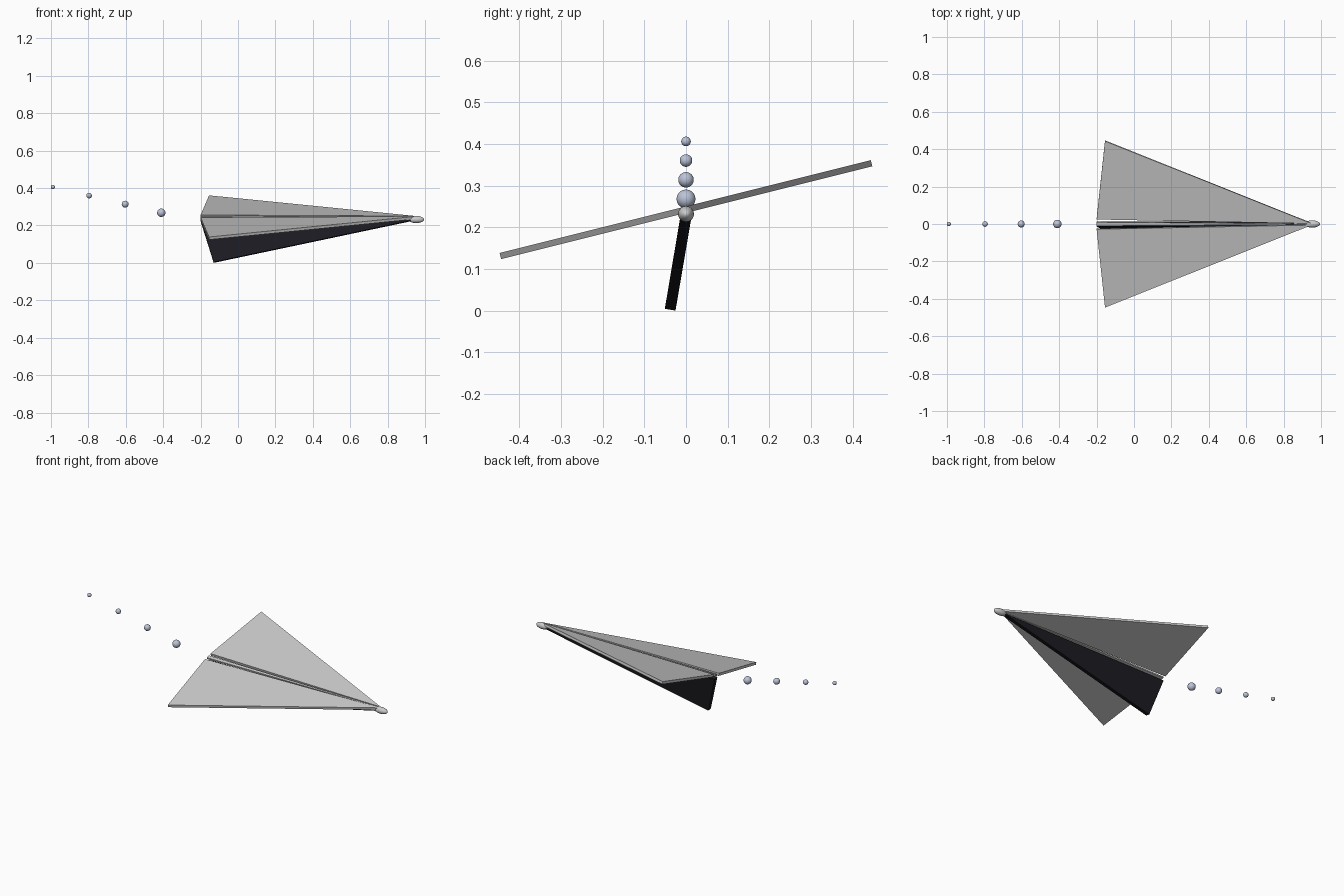
import bpy, bmesh
from mathutils import Vector

if "Cube" in bpy.data.objects:
    bpy.data.objects.remove(bpy.data.objects["Cube"])


def material(name, color):
    m = bpy.data.materials.new(name)
    m.diffuse_color = color
    m.use_nodes = True
    m.node_tree.nodes["Principled BSDF"].inputs["Base Color"].default_value = m.diffuse_color
    return m


dark = material("dark_fold", (0.012, 0.011, 0.016, 1))
pale_blue = material("pale_blue", (0.5, 0.55, 0.68, 1))


def slab(name, outline, thickness, mat=None):
    """Flat sheet of paper: planar outline thickened evenly to both sides."""
    pts = [Vector(p) for p in outline]
    n = (pts[1] - pts[0]).cross(pts[2] - pts[0]).normalized() * thickness / 2
    bm = bmesh.new()
    top = [bm.verts.new(p + n) for p in pts]
    bottom = [bm.verts.new(p - n) for p in pts]
    bm.faces.new(top)
    bm.faces.new(bottom[::-1])
    for i in range(len(pts)):
        j = (i + 1) % len(pts)
        bm.faces.new((top[i], bottom[i], bottom[j], top[j]))
    bmesh.ops.recalc_face_normals(bm, faces=bm.faces)
    me = bpy.data.meshes.new(name)
    bm.to_mesh(me)
    bm.free()
    ob = bpy.data.objects.new(name, me)
    bpy.context.collection.objects.link(ob)
    if mat:
        me.materials.append(mat)
    return ob


def ball(name, location, radius, stretch=1.0, mat=None):
    bpy.ops.mesh.primitive_uv_sphere_add(segments=32, ring_count=16,
                                         radius=radius, location=location)
    ob = bpy.context.object
    ob.name = name
    ob.scale.x = stretch
    bpy.ops.object.shade_smooth()
    if mat:
        ob.data.materials.append(mat)


# banked plane shared by the wings and the centre crease
def banked(x, y):
    return (x, y, 0.2425 + 0.25 * y)


# wings
for side, name in ((1, "left_wing"), (-1, "right_wing")):
    slab(name, [banked(-0.2, 0.026 * side), banked(-0.155, 0.445 * side),
                banked(0.95, 0.004 * side)], 0.015)

# centre crease between the wings
slab("centre_crease", [banked(-0.2, -0.009), banked(-0.2, 0.011),
                       banked(0.94, 0.002), banked(0.94, -0.002)], 0.01)

# keel fold below the wings
slab("keel", [(-0.2, 0, 0.225), (-0.13, -0.038, 0.0025), (0.94, 0, 0.228)],
     0.026, dark)

# rounded nose
ball("nose", (0.953, 0, 0.232), 0.019, 2.2)

# trail of shrinking dots
for i, r in enumerate((0.0225, 0.0185, 0.015, 0.0115)):
    ball(f"trail_dot_{i + 1}", (-0.41 - 0.1932 * i, 0, 0.268 + 0.046 * i), r,
         mat=pale_blue)
